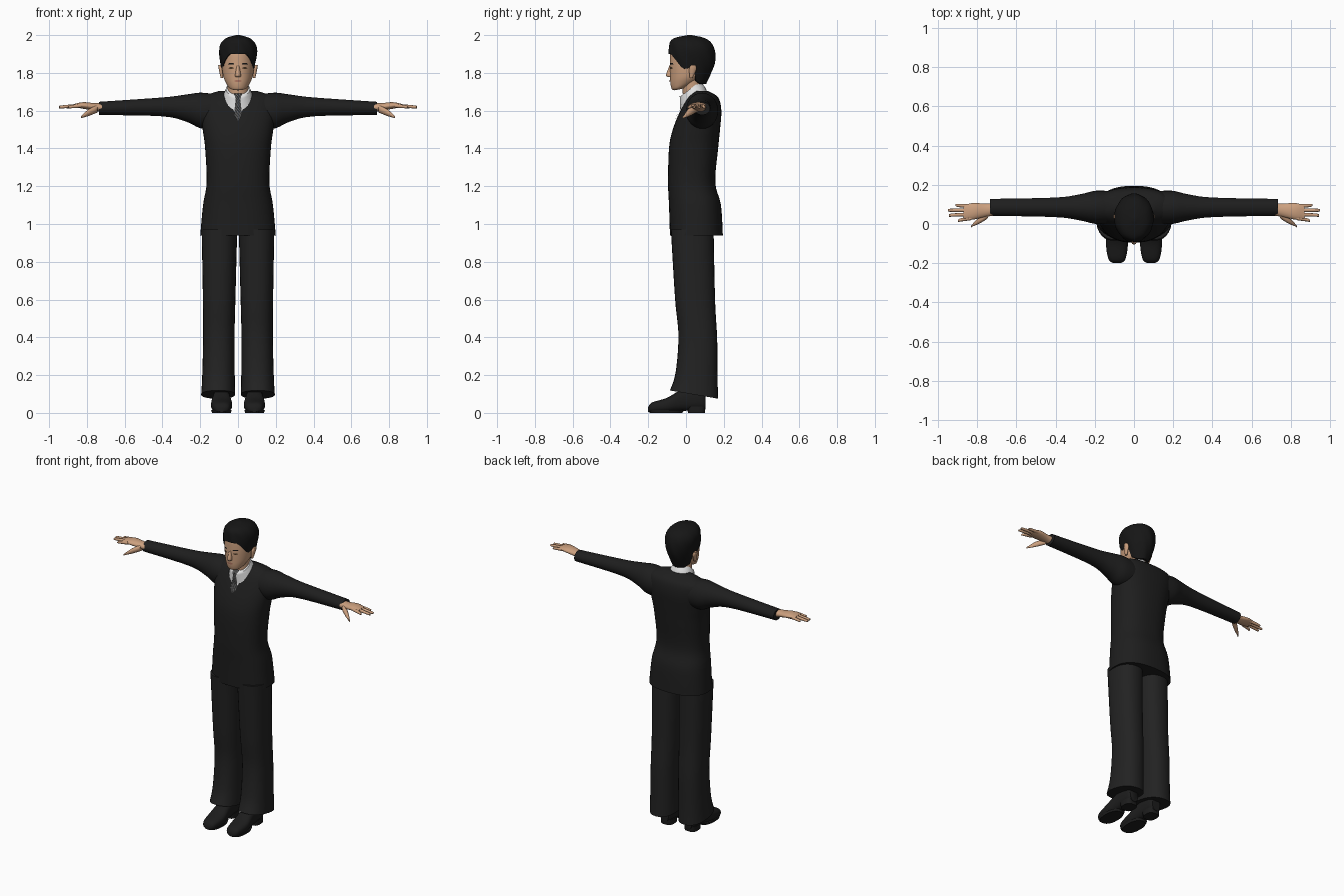
import bpy, bmesh
from math import sin, cos, pi, radians, copysign
from mathutils import Vector
from mathutils.bvhtree import BVHTree

if "Cube" in bpy.data.objects:
    bpy.data.objects.remove(bpy.data.objects["Cube"])


def material(name, *rgb):
    """One value gives a grey, three give a colour."""
    colour = (*(rgb if len(rgb) == 3 else rgb * 3), 1)
    mat = bpy.data.materials.new(name)
    mat.use_nodes = True
    mat.diffuse_color = colour
    bsdf = mat.node_tree.nodes["Principled BSDF"]
    bsdf.inputs["Base Color"].default_value = colour
    bsdf.inputs["Roughness"].default_value = .8
    return mat


suit = material("suit black", .013)
trouser = material("trouser black", .016)
hair_black = material("hair black", .008)
shoe_black = material("shoe black", .012)
skin = material("skin", .6, .35, .21)
white = material("shirt white", .76)
tie_dark = material("tie dark grey", .03)
tie_check = material("tie check grey", .14)
eye_brown = material("eye brown", .07, .04, .02)
lip = material("lip red", .42, .18, .12)


def finish(name, bm, mats, angle=45):
    bmesh.ops.recalc_face_normals(bm, faces=bm.faces)
    mesh = bpy.data.meshes.new(name)
    bm.to_mesh(mesh)
    bm.free()
    for mat in mats:
        mesh.materials.append(mat)
    mesh.polygons.foreach_set("use_smooth", [True] * len(mesh.polygons))
    mesh.set_sharp_from_angle(angle=radians(angle))
    ob = bpy.data.objects.new(name, mesh)
    bpy.context.collection.objects.link(ob)
    return ob


def smooth(rows, steps=5):
    """Resample rows of numbers along a smooth spline."""
    last = len(rows) - 1
    out = []
    for i in range(last):
        before, start, end, after = (rows[max(0, min(last, i + k))] for k in (-1, 0, 1, 2))
        for step in range(steps):
            t = step / steps
            out.append(tuple(
                b + t / 2 * (c - a + t * (2 * a - 5 * b + 4 * c - d + t * (3 * (b - c) + d - a)))
                for a, b, c, d in zip(before, start, end, after)))
    return out + [rows[-1]]


def lookup(table, value):
    """Linear lookup by the first column."""
    for a, b in zip(table, table[1:]):
        if value <= b[0]:
            t = max(0, (value - a[0]) / (b[0] - a[0]))
            return [p + (q - p) * t for p, q in zip(a[1:], b[1:])]
    return table[-1][1:]


def bridge(bm, rings):
    for a, b in zip(rings, rings[1:]):
        for i in range(len(a)):
            j = i - 1
            bm.faces.new((a[j], a[i], b[i], b[j]))


def loft(name, mat, axis, rows, centre=(0, 0), tilt=(0, 0), power=2, sides=28, mirror=1):
    """Rows are (place on axis, half width, low, high); centre and tilt run start to end."""
    bm = bmesh.new()
    rings = []
    rows = smooth(rows)
    for k, (place, half, low, high) in enumerate(rows):
        t = k / (len(rows) - 1)
        middle = centre[0] + (centre[1] - centre[0]) * t
        slope = tilt[0] + (tilt[1] - tilt[0]) * t
        ring = []
        for i in range(sides):
            c, s = cos(2 * pi * i / sides), sin(2 * pi * i / sides)
            u = middle + half * copysign(abs(c) ** (2 / power), c)
            v = (high - low) / 2 * copysign(abs(s) ** (2 / power), s)
            p, v = place + slope * v, v + (low + high) / 2
            x, y, z = {"x": (p, u, v), "y": (u, p, v), "z": (u, v, p)}[axis]
            ring.append(bm.verts.new((mirror * x, y, z)))
        rings.append(ring)
    bridge(bm, rings)
    bm.faces.new(rings[0])
    bm.faces.new(rings[-1])
    return finish(name, bm, [mat])


def plate(name, mats, targets, bottom, top, widths, centre=0, lift=.003, cols=8):
    """Thin sheet laid on the front of the targets, with evenly spaced half widths."""
    trees = [BVHTree.FromPolygons([v.co for v in ob.data.vertices],
                                  [f.vertices for f in ob.data.polygons]) for ob in targets]
    bm = bmesh.new()
    grid = []
    rows = smooth([(w,) for w in widths])
    for r, (width,) in enumerate(rows):
        z = bottom + (top - bottom) * r / (len(rows) - 1)
        line = []
        for c in range(cols + 1):
            x = centre + width * (2 * c / cols - 1)
            hits = [tree.ray_cast(Vector((x, -1, z)), Vector((0, 1, 0)))[0] for tree in trees]
            y = min(hit.y for hit in hits if hit)
            line.append(bm.verts.new((x, y - lift, z)))
        grid.append(line)
    for r, (a, b) in enumerate(zip(grid, grid[1:])):
        for c in range(cols):
            face = bm.faces.new((a[c], a[c + 1], b[c + 1], b[c]))
            face.material_index = (r + c) % 3 // 2 if len(mats) > 1 else 0
    return finish(name, bm, mats)


def build_hair(sides=56, rows=18):
    """Shell whose lower edge follows a hairline from nape to forehead."""
    profile = smooth([(1.73, .06, -.06, .1), (1.84, .09, -.09, .15), (1.93, .1, -.09, .15),
                      (1.98, .07, -.07, .11), (2, .01, .01, .03)])
    hairline = [(-.7, 1.74), (-.3, 1.76), (-.1, 1.83), (.4, 1.82), (.9, 1.9)]
    bm = bmesh.new()
    rings = []
    for r in range(-1, rows + 1):
        rise = max(r, 0) / rows * pi / 2
        ring = []
        for i in range(sides):
            angle = 2 * pi * i / sides
            edge = lookup(hairline, -sin(angle))[0]
            z = edge + (2 - edge) * sin(rise)
            half, front, back = lookup(profile, z)
            # The first ring turns inward; the rest carry soft tufts
            k = .85 if r < 0 else 1 + .016 * sin(9 * angle + 40 * z) * cos(rise)
            ring.append(bm.verts.new((k * half * cos(angle),
                                      (front + back + k * (back - front) * sin(angle)) / 2, z)))
        rings.append(ring)
    bridge(bm, rings)
    bm.faces.new(rings[-1])
    return finish("hair", bm, [hair_black], 60)


# Jacket, collar and neck
jacket = loft("jacket_body", suit, "z", [
    (.94, .2, -.085, .195), (1.1, .185, -.09, .185), (1.22, .166, -.095, .155),
    (1.4, .174, -.09, .17), (1.5, .187, -.07, .18), (1.6, .2, -.03, .187),
    (1.67, .185, .01, .17), (1.705, .1, .05, .115)], power=2.4, sides=40)
collar = loft("shirt_collar", white, "z", [
    (1.65, .088, -.03, .114), (1.68, .077, -.03, .1), (1.715, .063, -.03, .075)], tilt=(.6, .8))
loft("neck", skin, "z", [(1.66, .054, -.015, .085), (1.8, .058, -.025, .085)])

# Head and nose
head = loft("head", skin, "z", [
    (1.712, .024, -.06, -.02), (1.72, .045, -.074, .01), (1.75, .065, -.082, .07),
    (1.79, .08, -.084, .11), (1.86, .087, -.085, .13), (1.92, .08, -.08, .13),
    (1.96, .06, -.05, .1)], tilt=(.2, 0), sides=36)
loft("nose", skin, "z", [
    (1.778, .013, -.094, -.06), (1.79, .015, -.106, -.06), (1.845, .007, -.085, -.06)], sides=14)

# Painted face details
for side, x in ("left", .036), ("right", -.036):
    plate(side + "_eye", [eye_brown], [head], 1.82, 1.83, (.004, .014, .006), x)
    plate(side + "_brow", [hair_black], [head], 1.845, 1.852, (.016, .012), x)
plate("mouth", [lip], [head], 1.751, 1.763, (.009, .021, .01))
build_hair()

# Shirt front and tie
layers = [jacket, collar]
plate("shirt_front", [white], layers, 1.56, 1.69, (.002, .024, .046, .066), cols=14)
plate("tie", [tie_dark, tie_check], layers, 1.545, 1.69,
      (.002, .02, .018, .016, .012, .022), lift=.008)

# Paired parts
for side, m in ("left", 1), ("right", -1):
    loft(side + "_sleeve", suit, "x", [
        (.08, .08, 1.51, 1.68), (.19, .085, 1.505, 1.695), (.27, .068, 1.54, 1.686),
        (.4, .05, 1.57, 1.67), (.735, .043, 1.577, 1.647)], centre=(.085, .085), mirror=m)
    loft(side + "_palm", skin, "x", [
        (.715, .032, 1.59, 1.64), (.76, .034, 1.6, 1.64), (.82, .042, 1.61, 1.645),
        (.87, .036, 1.62, 1.635)], centre=(.075, .06), mirror=m)
    # Fingers fan out, the middle two reaching furthest
    for i, finger in enumerate(("index", "middle", "ring", "little")):
        tip = .95 - .02 * (i - 1.6) ** 2
        loft(f"{side}_{finger}_finger", skin, "x", [
            (.83, .01, 1.616, 1.638), (tip - .01, .008, 1.612, 1.628), (tip, .003, 1.615, 1.622)],
            centre=(.03 + .02 * i, .01 + .03 * i), sides=10, mirror=m)
    loft(side + "_thumb", skin, "x", [
        (.745, .018, 1.59, 1.63), (.79, .016, 1.572, 1.608), (.832, .004, 1.56, 1.57)],
        centre=(.05, -.015), sides=12, mirror=m)
    loft(side + "_ear", skin, "z", [
        (1.772, .006, .02, .035), (1.82, .011, .016, .056), (1.842, .008, .026, .05)],
        centre=(.085, .097), sides=14, mirror=m)
    # Trouser hem drops towards the back
    loft(side + "_trouser_leg", trouser, "z", [
        (.097, .09, -.085, .17), (.2, .086, -.055, .167), (.4, .083, -.04, .165),
        (.6, .086, -.058, .154), (.97, .094, -.08, .146)],
        centre=(.105, .098), tilt=(-.17, 0), power=2.3, mirror=m)
    # Shoe with a raised arch, heel block and sole
    loft(side + "_shoe", shoe_black, "y", [
        (-.2, .018, .005, .03), (-.18, .043, .002, .055), (-.1, .056, .002, .08),
        (-.02, .047, .01, .124), (.08, .042, .016, .144), (.104, .03, .02, .12)],
        centre=(.087, .087), power=2.5, mirror=m)
    loft(side + "_shoe_heel", shoe_black, "z", [(0, .041, .01, .1), (.035, .042, .006, .104)],
         centre=(.087, .087), power=3, mirror=m)
    loft(side + "_shoe_sole", shoe_black, "z", [(0, .05, -.193, -.02), (.014, .054, -.199, -.01)],
         centre=(.088, .088), power=2.4, mirror=m)
